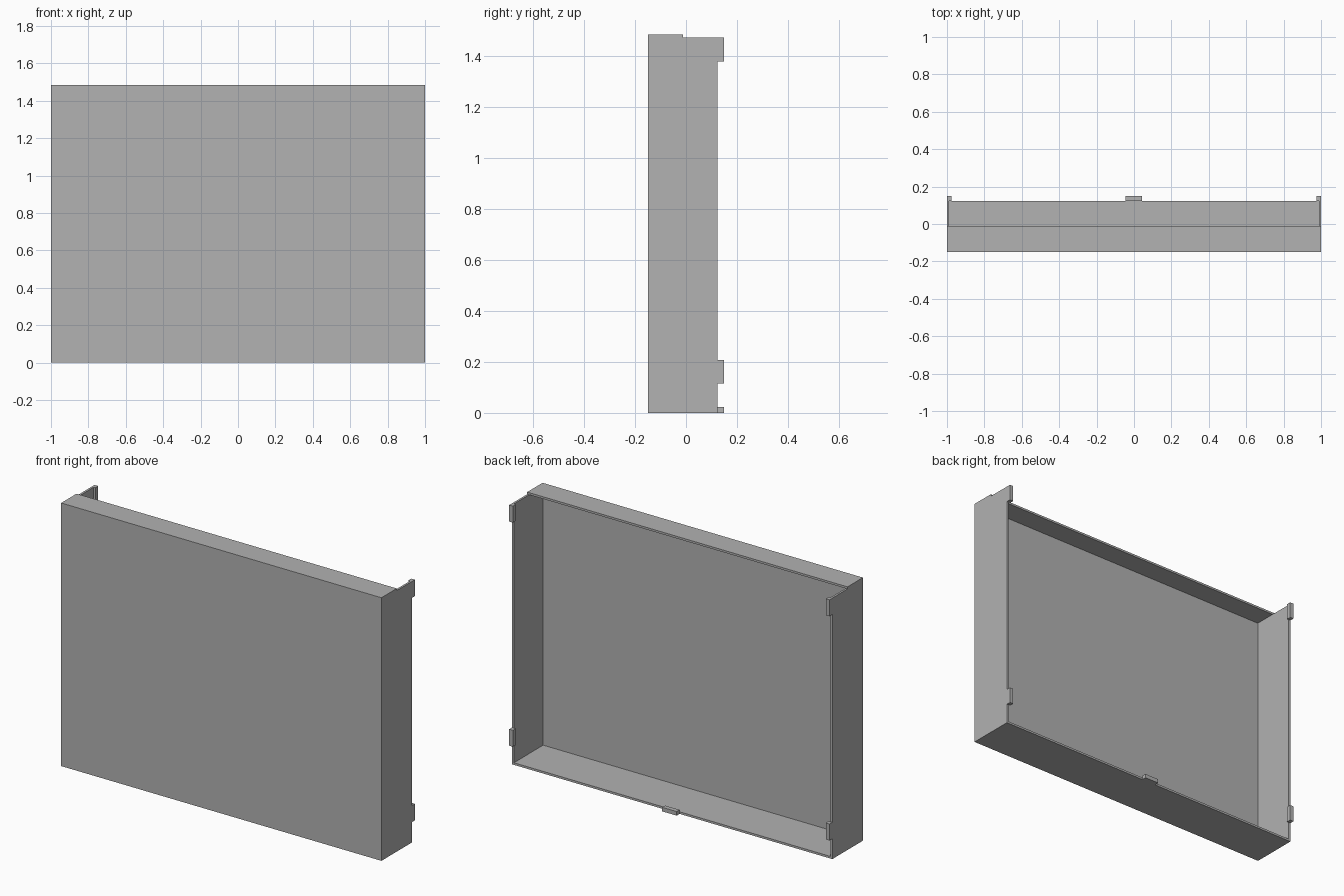
import bpy

cube = bpy.data.objects.get("Cube")
if cube:
    bpy.data.objects.remove(cube, do_unlink=True)

grey = bpy.data.materials.new("plain_grey")
grey.use_nodes = True
colour = (0.445, 0.445, 0.445, 1)
grey.diffuse_color = colour
grey.node_tree.nodes["Principled BSDF"].inputs["Base Color"].default_value = colour

WALL = 0.012           # sheet thickness
TAB = 0.023            # tab thickness
HEIGHT = 1.485
FRONT, RIM, BACK = -0.149, 0.123, 0.149
INNER = FRONT + WALL   # back surface of the front panel


def box(name, x, y, z):
    """Box spanning the given (low, high) ranges."""
    spans = (x, y, z)
    bpy.ops.mesh.primitive_cube_add(size=1, location=[(a + b) / 2 for a, b in spans])
    ob = bpy.context.object
    ob.name = name
    ob.scale = [b - a for a, b in spans]
    bpy.ops.object.transform_apply(location=False, rotation=False, scale=True)
    ob.data.materials.append(grey)
    return ob


# Front panel, half-depth top lip and full-depth floor
box("front_panel", (-1, 1), (FRONT, INNER), (0, HEIGHT))
box("top_lip", (-1, 1), (INNER, -0.012), (HEIGHT - WALL, HEIGHT))
box("bottom_wall", (-1 + WALL, 1 - WALL), (INNER, RIM), (0, WALL))
box("bottom_tab", (-0.046, 0.044), (RIM, BACK), (0, TAB))

# Side walls with two rear tabs each
for side, s in (("left", 1), ("right", -1)):
    def across(depth):
        return tuple(sorted((s, s * (1 - depth))))
    box(side + "_wall", across(WALL), (INNER, RIM), (0, HEIGHT - WALL))
    box(side + "_upper_tab", across(TAB), (RIM, BACK), (1.38, HEIGHT - WALL))
    box(side + "_lower_tab", across(TAB), (RIM, BACK), (0.115, 0.208))
